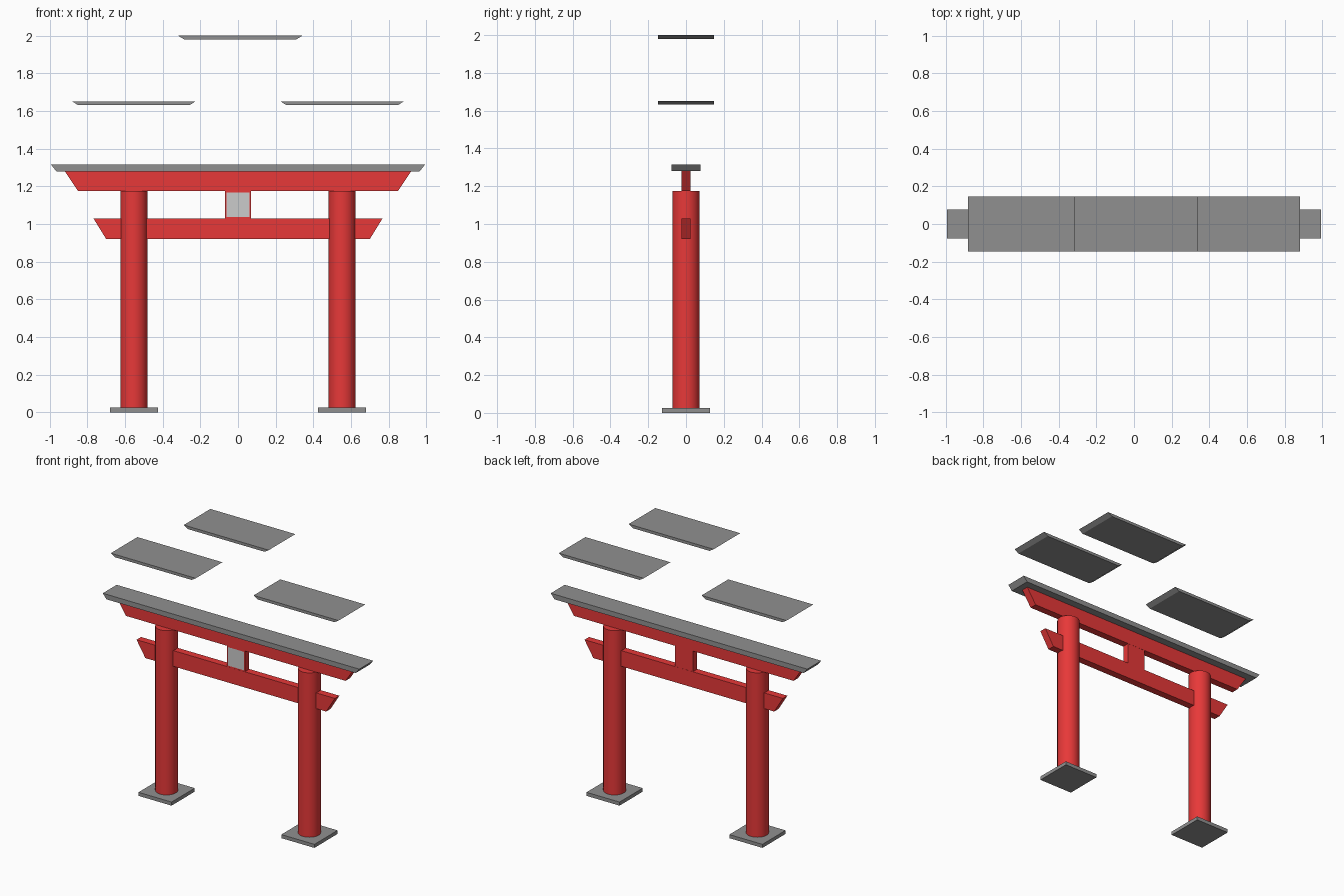
import bpy, bmesh, math

if "Cube" in bpy.data.objects:
    bpy.data.objects.remove(bpy.data.objects["Cube"])


def material(name, rgb):
    mat = bpy.data.materials.new(name)
    mat.use_nodes = True
    mat.diffuse_color = (*rgb, 1)
    mat.node_tree.nodes["Principled BSDF"].inputs["Base Color"].default_value = (*rgb, 1)
    return mat


RED = material("red lacquer", (0.8, 0.04, 0.04))
STONE = material("grey stone", (0.28, 0.28, 0.28))
PALE = material("pale grey plaque", (0.6, 0.6, 0.6))


def finish(name, bm, *mats):
    bmesh.ops.recalc_face_normals(bm, faces=bm.faces)
    mesh = bpy.data.meshes.new(name)
    bm.to_mesh(mesh)
    bm.free()
    for mat in mats:
        mesh.materials.append(mat)
    obj = bpy.data.objects.new(name, mesh)
    bpy.context.collection.objects.link(obj)
    return obj


def beam_mesh(x, half_top, half_bottom, half_depth, z0, z1):
    """Box whose ends slope outward from bottom to top."""
    bm = bmesh.new()
    bmesh.ops.create_cube(bm, size=2)
    for v in bm.verts:
        half = half_top if v.co.z > 0 else half_bottom
        v.co = (x + v.co.x * half, v.co.y * half_depth, z1 if v.co.z > 0 else z0)
    return bm


def beam(name, mat, *dims):
    return finish(name, beam_mesh(*dims), mat)


# Crossbeams and cap
beam("lower_beam", RED, 0, 0.768, 0.70, 0.025, 0.92, 1.03)
beam("upper_beam", RED, 0, 0.92, 0.85, 0.025, 1.175, 1.28)
beam("cap_beam", STONE, 0, 0.993, 0.965, 0.077, 1.28, 1.315)

# Floating slabs
for name, x, z in (("right_slab", -0.553, 1.632), ("left_slab", 0.553, 1.632),
                   ("top_slab", 0.012, 1.98)):
    beam(name, STONE, x, 0.329, 0.297, 0.147, z, z + 0.02)

# Pillars on square footings
for side, x in (("right", -0.553), ("left", 0.553)):
    beam(side + "_footing", STONE, x, 0.128, 0.128, 0.128, 0, 0.025)
    bpy.ops.mesh.primitive_cylinder_add(vertices=32, radius=0.072, depth=1.15,
                                        location=(x, 0, 0.6))
    pillar = bpy.context.object
    pillar.name = side + "_pillar"
    pillar.data.materials.append(RED)
    bpy.ops.object.shade_smooth_by_angle(angle=math.radians(40))

# Central tablet with an inset plaque on the front
bm = beam_mesh(0, 0.07, 0.07, 0.024, 1.03, 1.175)
bm.normal_update()
front = min(bm.faces, key=lambda f: f.calc_center_median().y)
bmesh.ops.inset_region(bm, faces=[front], thickness=0.011)
front.material_index = 1
finish("tablet", bm, RED, PALE)
